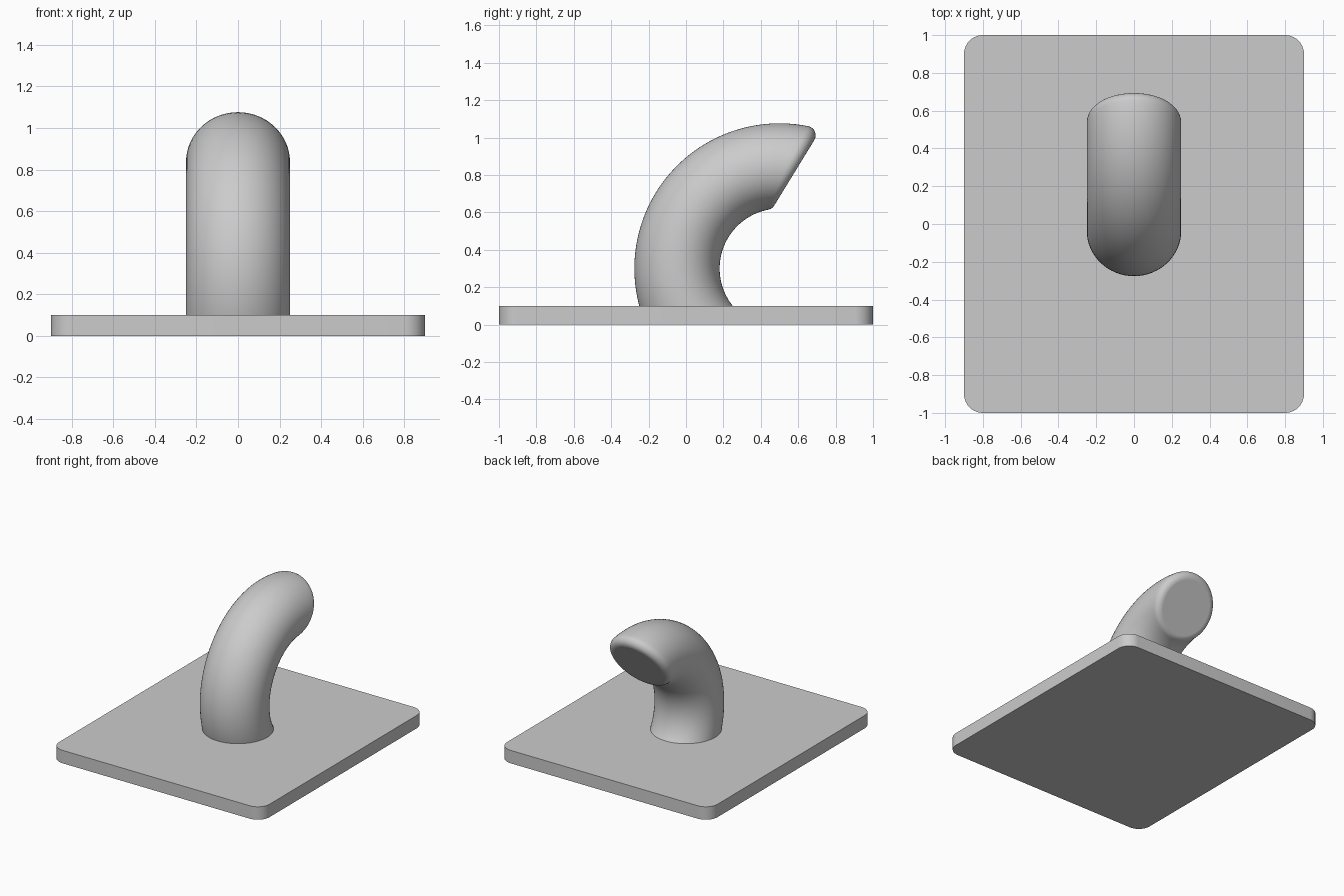
import bpy, bmesh
from math import sin, cos, tau, pi, radians, sqrt, atan2
from mathutils import Vector, Matrix

cube = bpy.data.objects.get("Cube")
if cube:
    bpy.data.objects.remove(cube, do_unlink=True)

GREY = (0.6, 0.6, 0.6, 1)
grey = bpy.data.materials.new("light grey")
grey.use_nodes = True
grey.diffuse_color = GREY
grey.node_tree.nodes["Principled BSDF"].inputs["Base Color"].default_value = GREY


def finish(bm, name):
    """Turn a bmesh into a smooth object with crisp edges."""
    bmesh.ops.recalc_face_normals(bm, faces=bm.faces)
    mesh = bpy.data.meshes.new(name)
    bm.to_mesh(mesh)
    bm.free()
    mesh.materials.append(grey)
    obj = bpy.data.objects.new(name, mesh)
    bpy.context.collection.objects.link(obj)
    bpy.ops.object.select_all(action='DESELECT')
    obj.select_set(True)
    bpy.context.view_layer.objects.active = obj
    bpy.ops.object.shade_smooth_by_angle(angle=radians(30))
    return obj


# Base plate: box with rounded vertical corners
THICK = 0.1
bm = bmesh.new()
bmesh.ops.create_cube(bm, size=1)
bmesh.ops.scale(bm, vec=(1.8, 2, THICK), verts=bm.verts)
bmesh.ops.translate(bm, vec=(0, 0, THICK / 2), verts=bm.verts)
corners = [e for e in bm.edges
           if abs(e.verts[0].co.z - e.verts[1].co.z) > THICK / 2]
bmesh.ops.bevel(bm, geom=corners, offset=0.1, segments=10, profile=0.5,
                affect='EDGES')
finish(bm, "base_plate")

# Hook: a level circle swept about a sideways axis, with a rounded rim
RADIUS, FILLET = 0.25, 0.05
PIVOT = Vector((0, 0.5, 0.3))
DROP = THICK - PIVOT.z
SWEEP, START = radians(121.5), radians(-4)
SIDES, STEPS, ROUND = 64, 48, 8


def turn(angle):
    return Matrix.Rotation(-angle, 3, 'X')


def hook_strip(t):
    """Points along the hook at one angle round its section."""
    p = Vector((RADIUS * sin(t), RADIUS * cos(t) - PIVOT.y, DROP))
    along = Vector((cos(t), -sin(t), 0))
    forward = Vector((0, p.z, -p.y))
    normal = along.cross(forward).normalized()
    if normal.dot(Vector((sin(t), cos(t), 0))) < 0:
        normal.negate()
    # Centre of the rolling ball that rounds the rim
    ball = p - normal * FILLET
    level = DROP - FILLET
    depth = -sqrt(ball.y ** 2 + ball.z ** 2 - level ** 2)
    back = (atan2(level, depth) - atan2(ball.z, ball.y) + pi) % tau - pi
    ball = turn(-back) @ ball
    wall = turn(-back) @ normal
    end = SWEEP - back
    points = [turn(START + (end - START) * i / STEPS) @ p
              for i in range(STEPS + 1)]
    up = Vector((0, 0, 1))
    points += [turn(SWEEP) @ (ball + FILLET * wall.slerp(up, i / ROUND))
               for i in range(1, ROUND + 1)]
    return [q + PIVOT for q in points]


bm = bmesh.new()
strips = [[bm.verts.new(q) for q in hook_strip(tau * k / SIDES)]
          for k in range(SIDES)]
for k, a in enumerate(strips):
    b = strips[(k + 1) % SIDES]
    for i in range(len(a) - 1):
        bm.faces.new((a[i], b[i], b[i + 1], a[i + 1]))
for row in (0, -1):
    bm.faces.new([s[row] for s in strips])
hook = finish(bm, "hook")

# Keep the flat end face crisp in shading
for face in hook.data.polygons:
    if len(face.vertices) > 4:
        face.use_smooth = False
